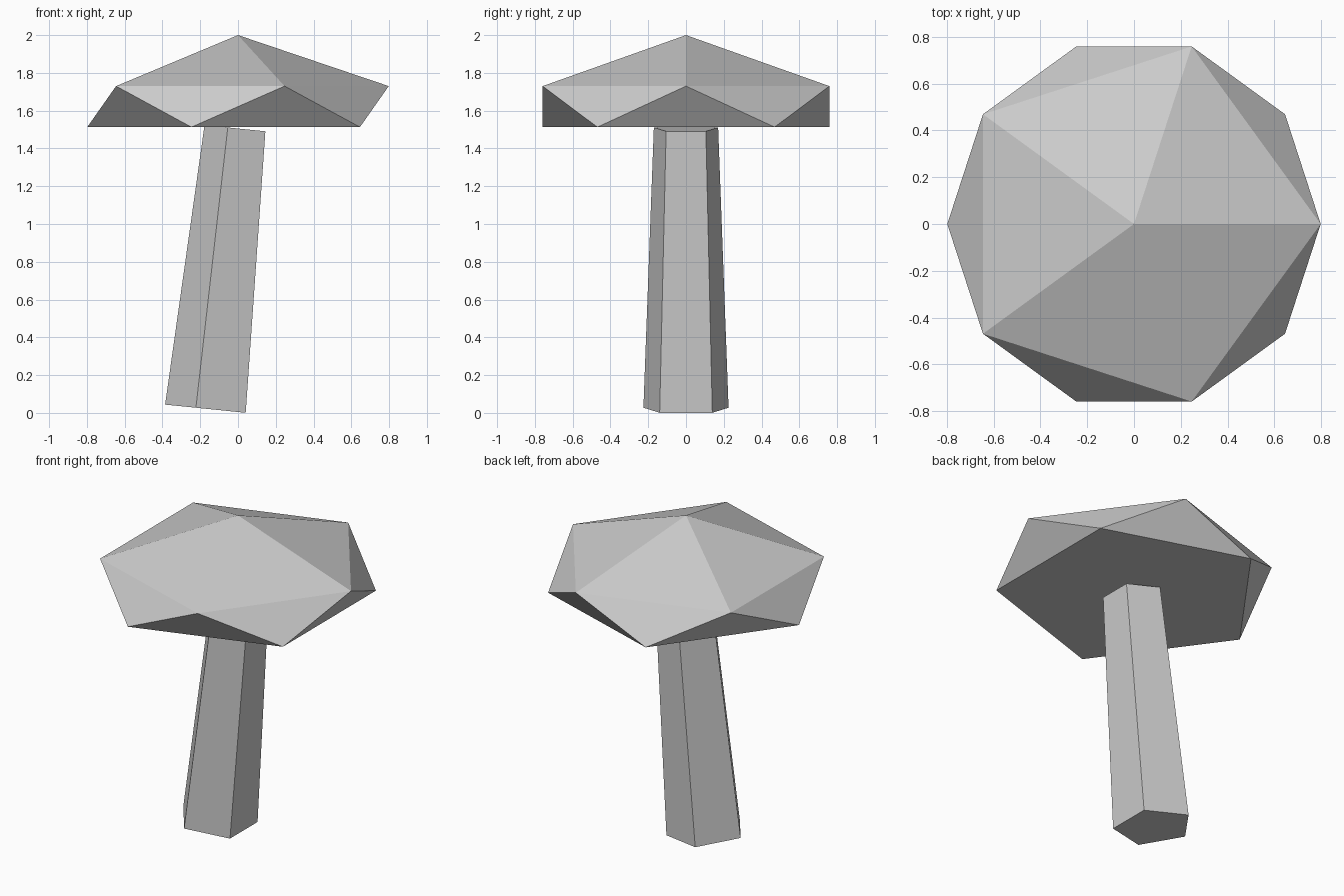
import bpy, bmesh
from math import sin, cos, pi, radians
from mathutils import Matrix

if "Cube" in bpy.data.objects:
    bpy.data.objects.remove(bpy.data.objects["Cube"], do_unlink=True)

grey = bpy.data.materials.new("light grey")
grey.use_nodes = True
grey.diffuse_color = (0.6, 0.6, 0.6, 1)
grey.node_tree.nodes["Principled BSDF"].inputs["Base Color"].default_value = grey.diffuse_color

SIDES = 5


def ring(bm, radius, z, turn=0.0):
    """Five vertices evenly spaced on a circle."""
    step = 2 * pi / SIDES
    return [bm.verts.new((radius * cos(i * step + turn), radius * sin(i * step + turn), z))
            for i in range(SIDES)]


def finish(bm, name):
    bmesh.ops.recalc_face_normals(bm, faces=bm.faces)
    mesh = bpy.data.meshes.new(name)
    bm.to_mesh(mesh)
    bm.free()
    mesh.materials.append(grey)
    obj = bpy.data.objects.new(name, mesh)
    bpy.context.collection.objects.link(obj)
    return obj


# Faceted cap: apex, two staggered rings and a flat underside
bm = bmesh.new()
apex = bm.verts.new((0, 0, 2))
upper = ring(bm, 0.798, 1.73)
lower = ring(bm, 0.798, 1.513, pi / SIDES)
for i in range(SIDES):
    j = (i + 1) % SIDES
    bm.faces.new((apex, upper[i], upper[j]))
    bm.faces.new((upper[i], lower[i], upper[j]))
    bm.faces.new((upper[j], lower[i], lower[j]))
bm.faces.new(lower[::-1])
finish(bm, "mushroom_cap")

# Leaning, tapered five-sided stem
bm = bmesh.new()
bottom = ring(bm, 0.237, 0, pi)
top = ring(bm, 0.179, 1.493, pi)
for i in range(SIDES):
    j = (i + 1) % SIDES
    bm.faces.new((bottom[i], bottom[j], top[j], top[i]))
bm.faces.new(bottom[::-1])
bm.faces.new(top)
stem = finish(bm, "mushroom_stem")
stem.matrix_world = Matrix.Translation((-0.15, 0, 0.02)) @ Matrix.Rotation(radians(5.8), 4, 'Y')
